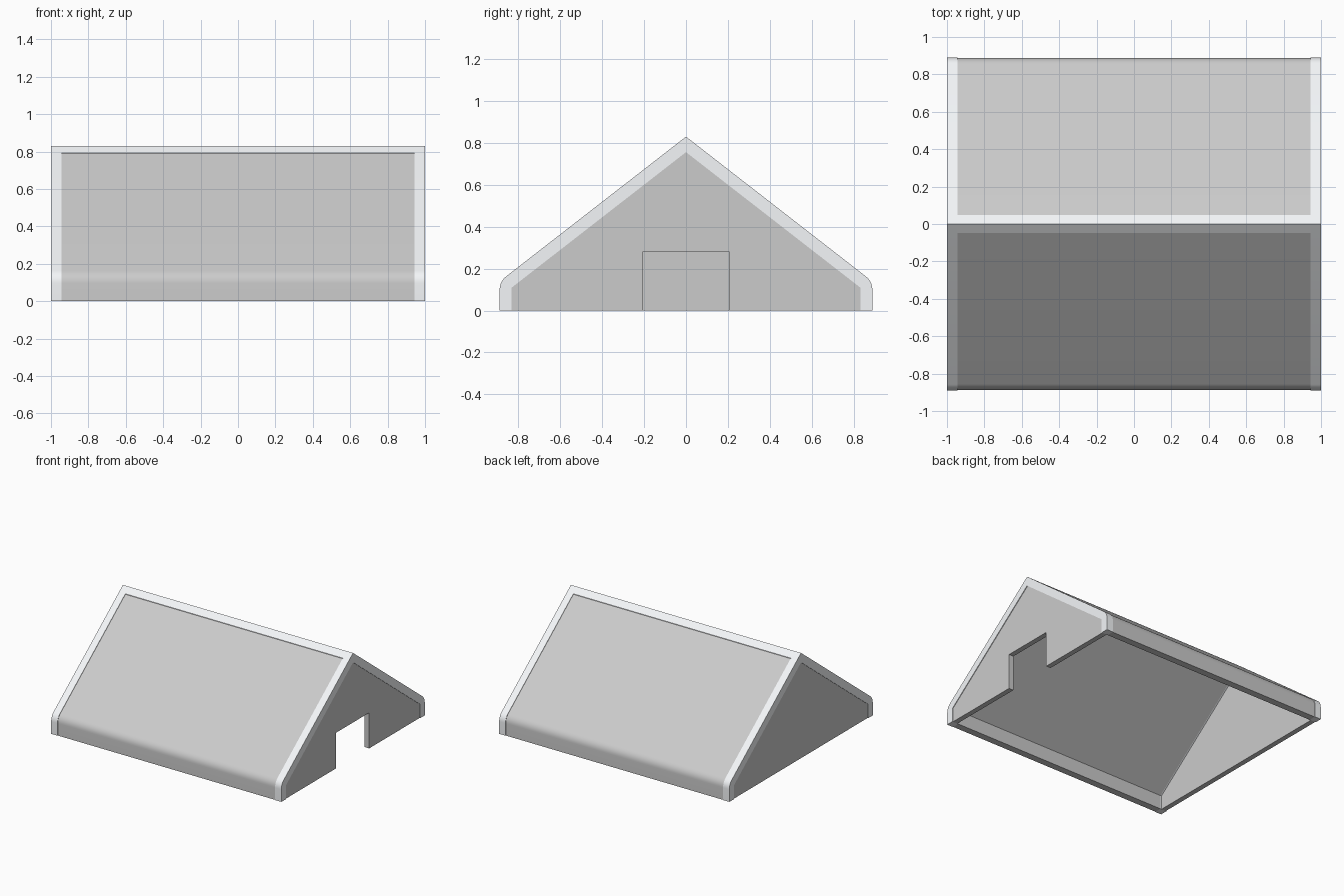
import bpy, bmesh, math
from mathutils import Vector

if "Cube" in bpy.data.objects:
    bpy.data.objects.remove(bpy.data.objects["Cube"])

SLOPE = 0.777

trim_mat = bpy.data.materials.new("pale_trim")
trim_mat.diffuse_color = (0.91, 0.93, 0.95, 1)
trim_mat.use_nodes = True
trim_mat.node_tree.nodes["Principled BSDF"].inputs["Base Color"].default_value = trim_mat.diffuse_color


def half_outline(w, apex, fillet, steps=8):
    """Right half of the house outline, from the ground up to just below the apex."""
    corner = Vector((w, apex - SLOPE * w))
    if fillet == 0:
        return [Vector((w, 0)), corner]
    a = corner - Vector((0, fillet))
    b = corner + fillet * Vector((-1, SLOPE)).normalized()
    arc = [a.lerp(corner, t / steps).lerp(corner.lerp(b, t / steps), t / steps)
           for t in range(steps + 1)]
    return [Vector((w, 0))] + arc


def outline(w, apex, fillet=0.0):
    right = half_outline(w, apex, fillet)
    left = [Vector((-p.x, p.y)) for p in reversed(right)]
    return right + [Vector((0, apex))] + left


def extrude(name, pts, x0, x1, mat=None):
    """Extrude a yz profile along x."""
    bm = bmesh.new()
    face = bm.faces.new([bm.verts.new((x0, p[0], p[1])) for p in pts])
    res = bmesh.ops.extrude_face_region(bm, geom=[face], use_keep_orig=True)
    verts = [v for v in res["geom"] if isinstance(v, bmesh.types.BMVert)]
    bmesh.ops.translate(bm, verts=verts, vec=(x1 - x0, 0, 0))
    bmesh.ops.recalc_face_normals(bm, faces=bm.faces)
    bmesh.ops.triangulate(bm, faces=[f for f in bm.faces if len(f.verts) > 4])
    mesh = bpy.data.meshes.new(name)
    bm.to_mesh(mesh)
    bm.free()
    obj = bpy.data.objects.new(name, mesh)
    bpy.context.collection.objects.link(obj)
    if mat:
        mesh.materials.append(mat)
    bpy.ops.object.select_all(action='DESELECT')
    obj.select_set(True)
    bpy.context.view_layer.objects.active = obj
    bpy.ops.object.shade_smooth_by_angle(angle=math.radians(25))
    return obj


inner = outline(0.832, 0.756)

# Hollow roof with rounded eaves and short side walls
extrude("roof_shell", outline(0.887, 0.826, 0.042) + inner[::-1], -0.945, 0.945)

# Pale, slightly raised trim at both ends
for side, name in ((1, "right_end_trim"), (-1, "left_end_trim")):
    extrude(name, outline(0.89, 0.83, 0.042) + inner[::-1],
            side * 0.945, side * 1.0, trim_mat)

# Pale ridge cap
r = 0.048
extrude("ridge_cap", [(r, 0.83 - SLOPE * r), (0, 0.83), (-r, 0.83 - SLOPE * r),
                      (-r, 0.824 - SLOPE * r), (0, 0.824), (r, 0.824 - SLOPE * r)],
        -0.945, 0.945, trim_mat)

# Gable walls: plain at the left end, with a doorway at the right end
extrude("left_gable", inner, -0.995, -0.955)
door = [(-0.207, 0), (-0.207, 0.28), (0.207, 0.28), (0.207, 0)]
extrude("right_gable", inner + door, 0.955, 0.995)
